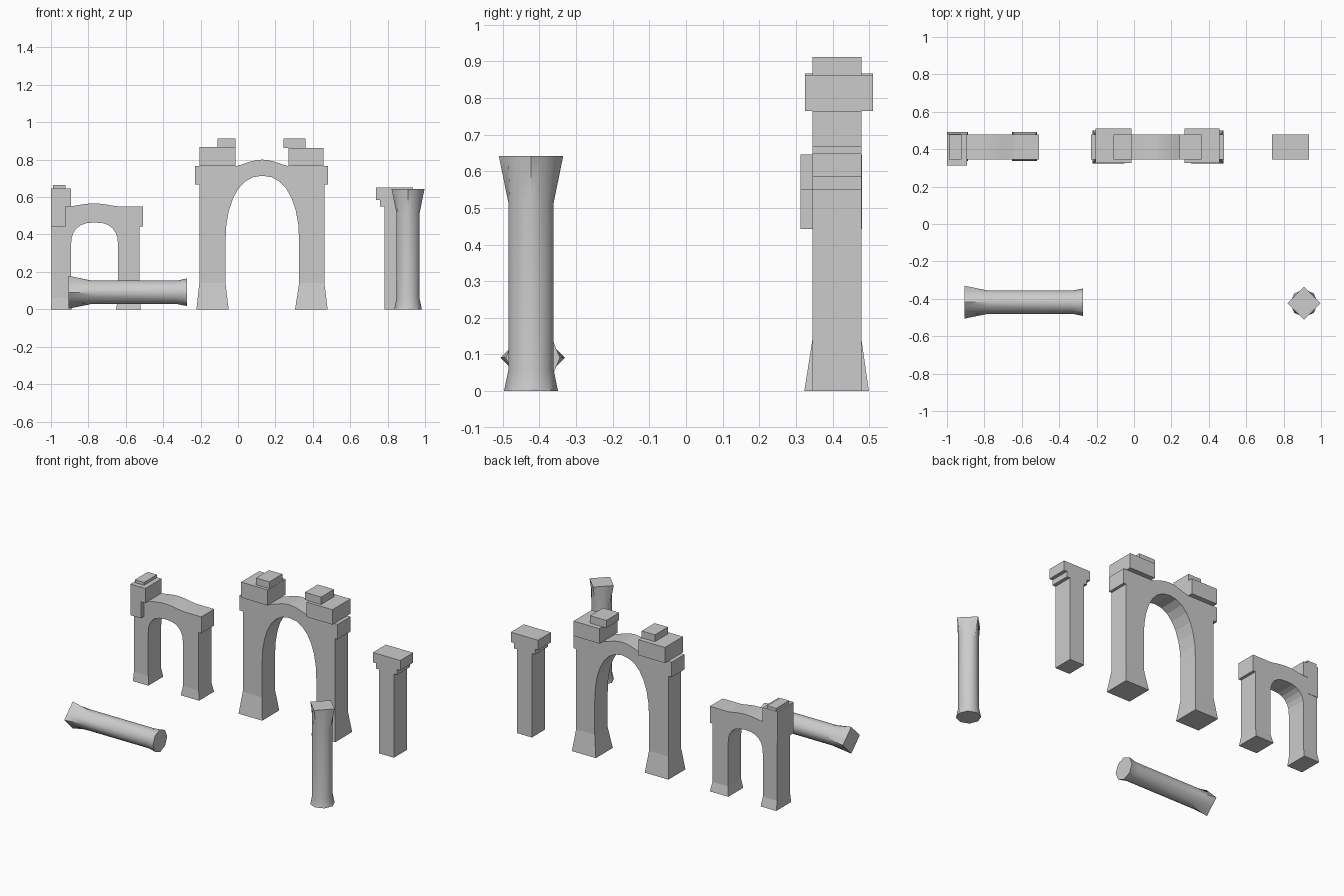
import bpy, bmesh, math
from mathutils import Matrix

if "Cube" in bpy.data.objects:
    bpy.data.objects.remove(bpy.data.objects["Cube"])

Y0, Y1 = 0.345, 0.479      # shared depth of the masonry


def finish(bm, name, smooth=False):
    bmesh.ops.recalc_face_normals(bm, faces=bm.faces)
    me = bpy.data.meshes.new(name)
    bm.to_mesh(me)
    bm.free()
    ob = bpy.data.objects.new(name, me)
    bpy.context.collection.objects.link(ob)
    if smooth:
        bpy.context.view_layer.objects.active = ob
        ob.select_set(True)
        bpy.ops.object.shade_smooth_by_angle(angle=math.radians(40))
        ob.select_set(False)
    return ob


def loft(name, rings, smooth=False, matrix=None):
    """Skin a list of equal-length rings and cap both ends."""
    bm = bmesh.new()
    loops = [[bm.verts.new(p) for p in r] for r in rings]
    for a, b in zip(loops, loops[1:]):
        n = len(a)
        for i in range(n):
            bm.faces.new((a[i], a[(i + 1) % n], b[(i + 1) % n], b[i]))
    bm.faces.new(loops[0][::-1])
    bm.faces.new(loops[-1])
    if matrix:
        bm.transform(matrix)
    return finish(bm, name, smooth)


def rect(x0, x1, y0, y1, z):
    return [(x0, y0, z), (x1, y0, z), (x1, y1, z), (x0, y1, z)]


def box(name, x0, x1, z0, z1, y0=Y0, y1=Y1):
    return loft(name, [rect(x0, x1, y0, y1, z0), rect(x0, x1, y0, y1, z1)])


def slab(name, outline):
    """Extrude an x-z outline through the masonry depth."""
    return loft(name, [[(x, y, z) for x, z in outline] for y in (Y0, Y1)])


def foot(name, bottom, top, z):
    return loft(name, [rect(*bottom, 0), rect(*top, Y0, Y1, z)])


def half_ring(cx, rx, z0, rz, n=12, power=1.0):
    """Opening curve from the left springing to the right springing."""
    pts = []
    for i in range(n + 1):
        a = math.pi * (1 - i / n)
        c, s = math.cos(a), max(0, math.sin(a))
        pts.append((cx + rx * math.copysign(abs(c) ** power, c), z0 + rz * s ** power))
    return pts


def hump(x0, x1, z, h, n=10):
    """Gentle raised crown, right to left."""
    return [(x1 + (x0 - x1) * i / n, z + h * math.sin(math.pi * i / n) ** 1.3
             if 0 < i < n else z) for i in range(n + 1)]


# Large central arch with flared feet
zf = 0.14
slab("large_arch",
     [(-0.207, zf), (-0.067, zf)] + half_ring(0.13, 0.197, 0.36, 0.354, 14, 0.9)
     + [(0.327, zf), (0.462, zf), (0.462, 0.667), (0.481, 0.667), (0.481, 0.765)]
     + hump(-0.013, 0.272, 0.765, 0.035)
     + [(-0.231, 0.765), (-0.231, 0.667), (-0.207, 0.667)])
foot("large_arch_left_foot", (-0.222, -0.05, 0.323, 0.499), (-0.207, -0.067), zf)
foot("large_arch_right_foot", (0.305, 0.479, 0.323, 0.499), (0.327, 0.462), zf)
box("large_arch_left_cap", -0.205, -0.013, 0.765, 0.867, 0.325, 0.511)
box("large_arch_right_cap", 0.27, 0.458, 0.765, 0.863, 0.325, 0.511)
box("large_arch_left_top_stone", -0.11, -0.014, 0.867, 0.912)
box("large_arch_right_top_stone", 0.243, 0.361, 0.863, 0.912)

# Small broken arch on the left
zf = 0.06
slab("small_arch",
     [(-0.997, zf), (-0.893, zf)] + half_ring(-0.767, 0.126, 0.34, 0.124, 12, 0.8)
     + [(-0.641, zf), (-0.527, zf), (-0.527, 0.442), (-0.508, 0.442), (-0.508, 0.55)]
     + hump(-0.9, -0.64, 0.55, 0.016) + [(-0.997, 0.55)])
foot("small_arch_left_foot", (-1.0, -0.887, 0.338, 0.493), (-0.997, -0.893), zf)
foot("small_arch_right_foot", (-0.652, -0.519, 0.338, 0.493), (-0.641, -0.527), zf)
box("small_arch_hanging_block", -1.0, -0.923, 0.442, 0.55, 0.313, 0.481)
box("small_arch_cap", -1.0, -0.892, 0.55, 0.646, 0.313, 0.481)
box("small_arch_top_stone", -0.99, -0.923, 0.646, 0.665)

# Freestanding square pillar
box("pillar_shaft", 0.783, 0.89, 0, 0.55)
box("pillar_necking", 0.76, 0.913, 0.55, 0.585)
box("pillar_capital", 0.738, 0.936, 0.585, 0.65)


# Round columns: octagonal base, round shaft, square head
def polygon_ring(sides, r, z, n=16):
    step = 2 * math.pi / sides
    pts = []
    for i in range(n):
        a = 2 * math.pi * i / n
        d = r * math.cos(step / 2) / math.cos(a % step - step / 2)
        pts.append((d * math.cos(a), d * math.sin(a), z))
    return pts


def column(name, length, matrix):
    loft(name, [polygon_ring(8, 0.074, 0), polygon_ring(8, 0.072, 0.008),
                polygon_ring(16, 0.062, 0.057), polygon_ring(16, 0.062, length - 0.127),
                polygon_ring(4, 0.088, length)], True, matrix)


column("standing_column", 0.642, Matrix.Translation((0.909, -0.423, 0)))
column("fallen_column", 0.634, Matrix.Translation((-0.273, -0.418, 0.091))
       @ Matrix.Rotation(-math.pi / 2, 4, 'Y'))
